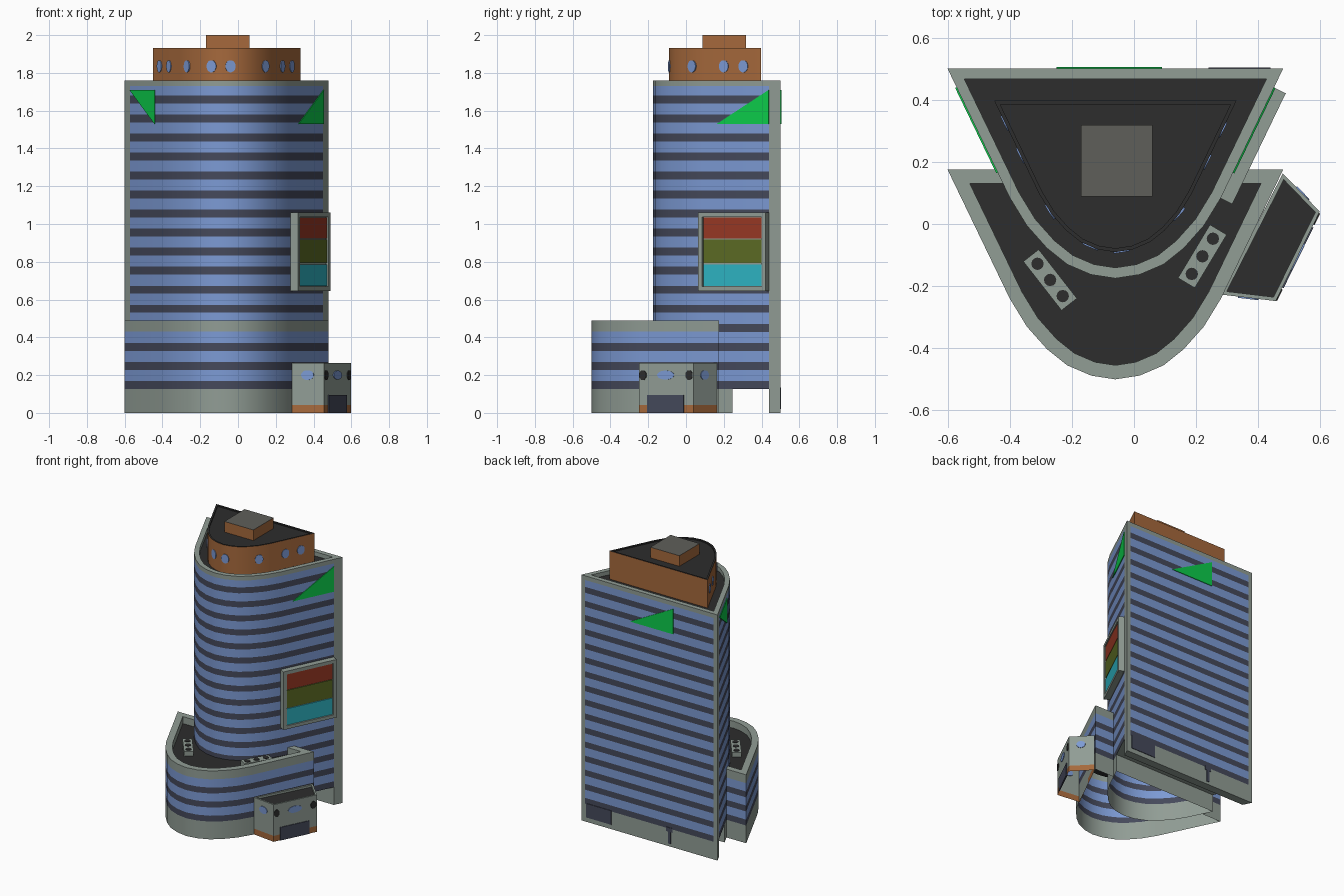
import bpy, bmesh, math
from mathutils import Matrix, Vector

if "Cube" in bpy.data.objects:
    bpy.data.objects.remove(bpy.data.objects["Cube"])


def material(name, rgb):
    lin = [((c / 255 + 0.055) / 1.055) ** 2.4 if c > 10 else c / 255 / 12.92 for c in rgb]
    m = bpy.data.materials.new(name)
    m.diffuse_color = (*lin, 1)
    m.use_nodes = True
    m.node_tree.nodes["Principled BSDF"].inputs["Base Color"].default_value = m.diffuse_color
    return m


GREY = material("grey_concrete", (145, 157, 149))
BLUE = material("blue_glass", (124, 154, 212))
DARK = material("dark_band", (69, 73, 91))
ROOF = material("roof_black", (45, 45, 45))
BROWN = material("brown_cladding", (166, 105, 60))
GREEN = material("green_panel", (12, 205, 75))
RED = material("red_panel", (152, 56, 36))
OLIVE = material("olive_panel", (92, 107, 36))
CYAN = material("cyan_panel", (46, 180, 195))
CAP = material("cap_grey", (95, 95, 90))


def finish(name, bm, mats, smooth=False):
    me = bpy.data.meshes.new(name)
    bm.to_mesh(me)
    bm.free()
    for m in mats:
        me.materials.append(m)
    ob = bpy.data.objects.new(name, me)
    bpy.context.collection.objects.link(ob)
    if smooth:
        bpy.ops.object.select_all(action='DESELECT')
        ob.select_set(True)
        bpy.context.view_layer.objects.active = ob
        bpy.ops.object.shade_smooth_by_angle(angle=math.radians(30))
    return ob


def inset(pts, d):
    """Offset a convex counter-clockwise outline inwards."""
    out = []
    for i, p in enumerate(pts):
        p, a, b = Vector(p), Vector(pts[i - 1]), Vector(pts[(i + 1) % len(pts)])
        e1, e2 = (p - a).normalized(), (b - p).normalized()
        n1, n2 = Vector((-e1.y, e1.x)), Vector((-e2.y, e2.x))
        out.append(tuple(p + (n1 + n2) * d / (1 + n1.dot(n2))))
    return out


def building(name, pts, zs, rule, mats, rim=0, depth=0, skip=(), smooth=True):
    """Walls through levels zs, then a parapet rim and sunken roof (last two materials)."""
    bm = bmesh.new()
    rings = [(pts, z) for z in zs]
    if rim:
        inner = inset(pts, rim)
        rings += [(inner, zs[-1]), (inner, zs[-1] - depth)]
    rows = [[bm.verts.new((x, y, z)) for x, y in ps] for ps, z in rings]
    n = len(pts)
    for i in range(len(rows) - 1):
        for j in range(n):
            wall = i < len(zs) - 1
            if wall and j in skip:
                continue
            k = (j + 1) % n
            f = bm.faces.new((rows[i][j], rows[i][k], rows[i + 1][k], rows[i + 1][j]))
            f.material_index = rule(f.calc_center_median()) if wall else len(mats) - 2
    if rim:
        bm.faces.new(rows[-1]).material_index = len(mats) - 1
    return finish(name, bm, mats, smooth)


def box(name, c, size, mat, ang=0):
    bm = bmesh.new()
    m = Matrix.Translation(c) @ Matrix.Rotation(ang, 4, 'Z') @ Matrix.Diagonal((*size, 1))
    bmesh.ops.create_cube(bm, size=1, matrix=m)
    return finish(name, bm, [mat])


def disc(name, c, ang, w, h, mat, sides=16, t=0.008):
    """Thin upright disc facing the compass angle ang."""
    bm = bmesh.new()
    m = (Matrix.Translation(c) @ Matrix.Rotation(ang, 4, 'Z') @ Matrix.Rotation(math.pi / 2, 4, 'Y')
         @ Matrix.Diagonal((h, w, t, 1)) @ Matrix.Rotation(math.pi / sides, 4, 'Z'))
    bmesh.ops.create_cone(bm, cap_ends=True, segments=sides, radius1=0.5, radius2=0.5, depth=1, matrix=m)
    return finish(name, bm, [mat])


def on_edge(a, b, t):
    return a[0] + (b[0] - a[0]) * t, a[1] + (b[1] - a[1]) * t, math.atan2(a[0] - b[0], b[1] - a[1])


# Shared plan: straight back, straight sides, rounded nose
CX, SLOPE = -0.06, 0.482
HALF = [(0.54, 0.675), (0.34, 0.26), (0.285, 0.17), (0.22, 0.097), (0.155, 0.045), (0.078, 0.012)]


def outline(back, s=1):
    y0 = back - 0.675 * s
    left = [(CX - x * s, y0 + y * s) for x, y in HALF]
    return left + [(CX, y0)] + [(2 * CX - x, y) for x, y in reversed(left)]


def half_width(y):
    return 0.54 - SLOPE * (0.5 - y)


# Window bands
BANDS = [0.148 + 0.1008 * k for k in range(16)]


def levels(lo, hi):
    return [z for b in BANDS for z in (b - 0.021, b + 0.021) if lo < z < hi]


def stripe(z):
    return 2 if any(abs(z - b) < 0.02 for b in BANDS) else 1


# Tower
nose = outline(0.5)
w44 = half_width(0.44)
tower = ([nose[0], (CX - w44, 0.44)] + nose[1:-1]
         + [(CX + w44, 0.44), nose[-1], (0.45, 0.5), (-0.57, 0.5)])


def tower_rule(c):
    if c.z > 1.73 or (c.y > 0.44 and not (c.y > 0.499 and -0.5 < c.x < 0.4)):
        return 0
    return stripe(c.z)


building("tower", tower, [0.127] + levels(0.13, 1.7) + [1.73, 1.76], tower_rule,
         [GREY, BLUE, DARK, GREY, ROOF], 0.034, 0.03)

# Back slab foot, lobby under the tower and soffit between them
w24 = half_width(0.245)
building("slab_foot", [(-0.6, 0.5), (CX - w44, 0.44), (CX + w44, 0.44), (0.48, 0.5)],
         [0, 0.127], lambda c: 0, [GREY], smooth=False)
building("lobby", [(CX - w24, 0.245)] + nose[1:-1] + [(CX + w24, 0.245)], [0, 0.127], lambda c: 0, [GREY])
bm = bmesh.new()
bm.faces.new([bm.verts.new((CX + x, y, 0.127)) for x, y in
              ((-w44, 0.44), (w44, 0.44), (w24, 0.245), (-w24, 0.245))])
finish("soffit", bm, [GREY])
bm = bmesh.new()
bm.faces.new([bm.verts.new((CX + x, y, 0.001)) for x, y in
              ((-0.54, 0.5), (0.54, 0.5), (w44, 0.44), (-w44, 0.44))])
finish("slab_underside", bm, [GREY])
box("back_door", (0.34, 0.5, 0.083), (0.2, 0.008, 0.1), DARK)
box("back_post", (-0.22, 0.5, 0.07), (0.02, 0.008, 0.1), DARK)
box("back_post_head", (-0.22, 0.5, 0.12), (0.05, 0.008, 0.03), DARK)

# Podium, its back wall left open inside the tower
pod = outline(0.175) + [(0.32, 0.175), (-0.44, 0.175)]
building("podium", pod, [0] + levels(0.1, 0.4) + [0.43, 0.49],
         lambda c: 0 if c.z < 0.127 or c.z > 0.43 else stripe(c.z),
         [GREY, BLUE, DARK, GREY, ROOF], 0.045, 0.05, skip=(len(pod) - 2,))

# Roof vents on the podium
for side, x, y, deg in (("left", -0.27, -0.18, -52), ("right", 0.22, -0.104, 59)):
    a = math.radians(deg)
    box(f"vent_{side}", (x, y, 0.455), (0.2, 0.063, 0.036), GREY, a)
    for k in (-1, 0, 1):
        bm = bmesh.new()
        pos = (x + 0.066 * k * math.cos(a), y + 0.066 * k * math.sin(a), 0.473)
        bmesh.ops.create_cone(bm, cap_ends=True, segments=12, radius1=0.02, radius2=0.02, depth=0.006,
                              matrix=Matrix.Translation(pos))
        finish(f"vent_fan_{side}_{k + 2}", bm, [ROOF])

# Penthouse with round windows and top box
pent = outline(0.397, 0.722)
building("penthouse", pent, [1.72, 1.932], lambda c: 0, [BROWN, ROOF, ROOF], 0.012, 0.008)
for i, x in enumerate((-0.415, -0.365, -0.27, -0.14, -0.04, 0.145, 0.235, 0.285)):
    for a, b in zip(pent, pent[1:]):
        if a[0] <= x < b[0]:
            px, py, ang = on_edge(a, b, (x - a[0]) / (b[0] - a[0]))
            disc(f"round_window_{i + 1}", (px, py, 1.835), ang, 0.055, 0.065, BLUE)
box("top_box", (-0.055, 0.203, 1.96), (0.23, 0.23, 0.078), BROWN)
box("top_box_lid", (-0.055, 0.203, 1.9985), (0.23, 0.23, 0.003), CAP)


# Green corner triangles
def triangle(name, pts, n):
    bm = bmesh.new()
    n = Vector(n) * 0.005
    lo = [bm.verts.new(Vector(p)) for p in pts]
    hi = [bm.verts.new(Vector(p) + n) for p in pts]
    bm.faces.new(hi)
    for i in range(3):
        bm.faces.new((lo[i], lo[i - 2], hi[i - 2], hi[i]))
    bmesh.ops.recalc_face_normals(bm, faces=bm.faces)
    if hi[0].link_faces[0].normal.dot(n) < -1e-4:
        bmesh.ops.reverse_faces(bm, faces=bm.faces)
    finish(name, bm, [GREEN])


w16 = half_width(0.165)
triangle("green_right", [(CX + w44, 0.44, 1.71), (CX + w16, 0.165, 1.53), (CX + w44, 0.44, 1.53)], (0.9, -0.434, 0))
triangle("green_left", [(CX - w44, 0.44, 1.71), (CX - w16, 0.165, 1.53), (CX - w16, 0.165, 1.71)], (-0.9, -0.434, 0))
triangle("green_back", [(-0.25, 0.5, 1.71), (-0.25, 0.5, 1.53), (0.09, 0.5, 1.53)], (0, 1, 0))

# Billboard on the right wall, local axes: n out of the wall, u along it
ANG = math.atan2(-SLOPE, 1)
N, U = Vector((math.cos(ANG), math.sin(ANG), 0)), Vector((-math.sin(ANG), math.cos(ANG), 0))
FACE = Vector((0.4025, 0.2425, 0.8525))


def sign_part(name, n, u, z, size, mat):
    box(name, FACE + N * n + U * u + Vector((0, 0, z)), size, mat, ANG)


sign_part("sign_board", -0.03, 0, 0, (0.034, 0.39, 0.41), GREY)
for s, nm in ((-1, "a"), (1, "b")):
    sign_part(f"sign_side_{nm}", -0.022, s * 0.186, 0, (0.044, 0.024, 0.415), GREY)
    sign_part(f"sign_rail_{nm}", -0.022, 0, s * 0.196, (0.044, 0.35, 0.024), GREY)
for nm, z, h, m in (("red", 0.126, 0.112, RED), ("olive", 0.003, 0.126, OLIVE), ("cyan", -0.124, 0.116, CYAN)):
    sign_part(f"sign_{nm}", -0.011, 0, z, (0.008, 0.342, h), m)

# Entrance block with brown plinth, door and windows
A, B, C, D = (0.28, -0.227), (0.456, -0.248), (0.598, 0.04), (0.479, 0.163)
building("entrance", [A, B, C, D], [0, 0.042, 0.265], lambda c: 1 if c.z < 0.042 else 0,
         [GREY, BROWN, GREY, ROOF], 0.012, 0.015, smooth=False)
x, y, ang = on_edge(B, C, 0.488)
box("entrance_door", (x, y, 0.047), (0.009, 0.217, 0.094), DARK, ang)
for nm, a, b, t, w, h, m, k in (("main", B, C, 0.49, 0.1, 0.048, BLUE, 16), ("front", A, B, 0.5, 0.068, 0.052, BLUE, 16),
                                ("rear", C, D, 0.47, 0.06, 0.05, BLUE, 16), ("port_a", B, C, 0.07, 0.044, 0.055, ROOF, 8),
                                ("port_b", B, C, 0.92, 0.044, 0.055, ROOF, 8)):
    x, y, ang = on_edge(a, b, t)
    disc(f"entrance_window_{nm}", (x, y, 0.2), ang, w, h, m, k)
